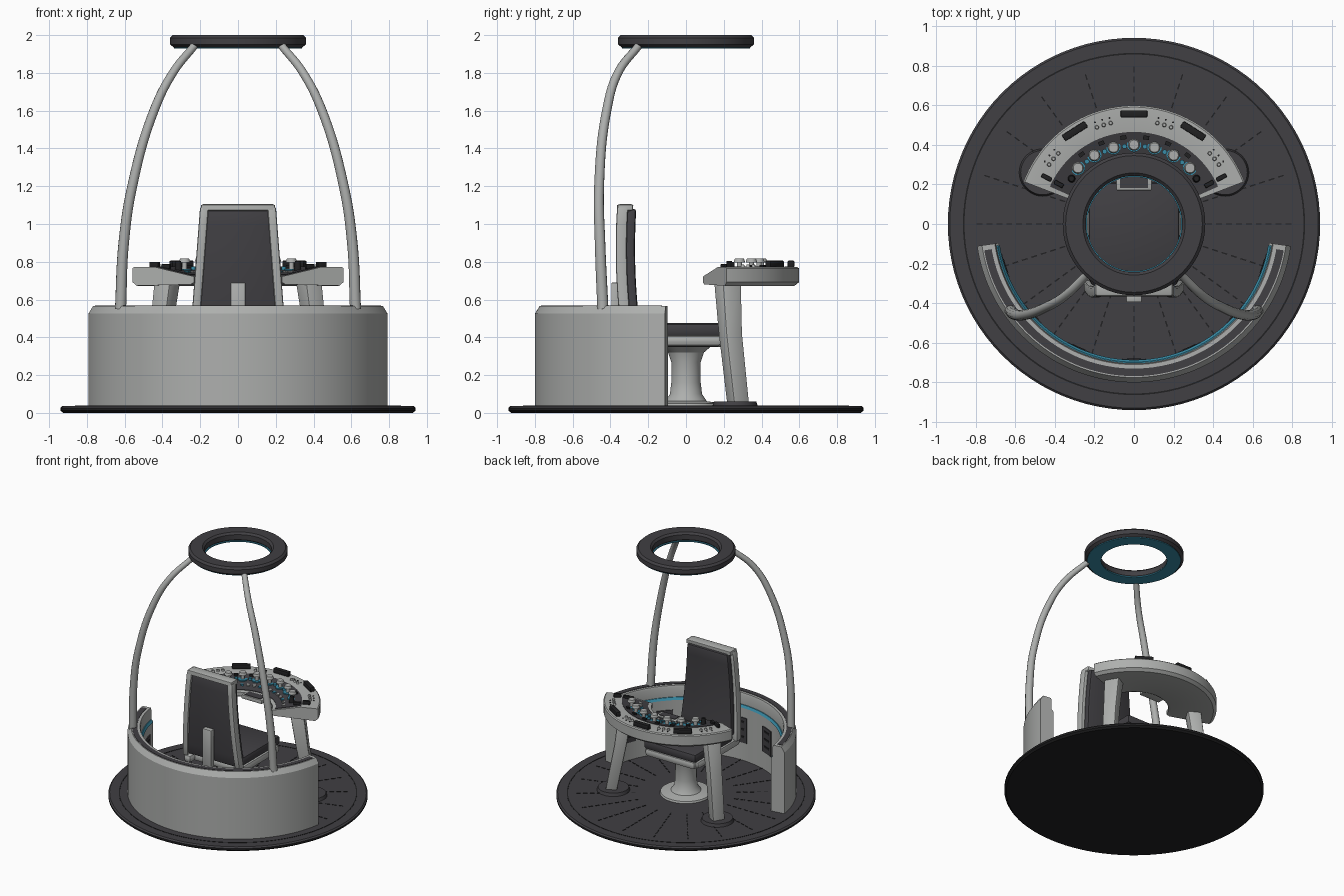
import bpy, bmesh
from math import radians, sin, cos, pi
from mathutils import Matrix, Vector

if "Cube" in bpy.data.objects:
    bpy.data.objects.remove(bpy.data.objects["Cube"])


def material(name, rgb):
    m = bpy.data.materials.new(name)
    m.use_nodes = True
    m.diffuse_color = (*rgb, 1)
    m.node_tree.nodes["Principled BSDF"].inputs["Base Color"].default_value = (*rgb, 1)
    return m


LIGHT = material("light_grey", (0.42, 0.43, 0.42))
DARK = material("charcoal", (0.052, 0.05, 0.056))
BLACK = material("near_black", (0.015, 0.015, 0.016))
TEAL = material("teal_light", (0.04, 0.26, 0.38))


def finish(name, bm, *mats, rule=None):
    bmesh.ops.remove_doubles(bm, verts=bm.verts, dist=1e-5)
    bmesh.ops.recalc_face_normals(bm, faces=bm.faces)
    if rule:
        for f in bm.faces:
            f.material_index = rule(f)
    me = bpy.data.meshes.new(name)
    bm.to_mesh(me)
    bm.free()
    for m in mats:
        me.materials.append(m)
    ob = bpy.data.objects.new(name, me)
    bpy.context.collection.objects.link(ob)
    return ob


def sweep(name, prof, *mats, a0=0, a1=360, seg=96, rule=None):
    """Turn a closed (radius, z) outline about the z axis."""
    bm = bmesh.new()
    full = a1 - a0 == 360
    rings = []
    for i in range(seg if full else seg + 1):
        a = radians(a0 + (a1 - a0) * i / seg)
        rings.append([bm.verts.new((r * cos(a), r * sin(a), z)) for r, z in prof])
    for i in range(seg):
        p, q = rings[i], rings[(i + 1) % len(rings)]
        for k in range(len(prof)):
            j = (k + 1) % len(prof)
            if prof[k][0] or prof[j][0]:
                bm.faces.new((p[k], p[j], q[j], q[k]))
    if not full:
        bm.faces.new(rings[0])
        bm.faces.new(rings[-1])
    bmesh.ops.dissolve_degenerate(bm, dist=1e-6, edges=bm.edges)
    return finish(name, bm, *mats, rule=rule)


def loft(name, rings, mat, bevel=0):
    bm = bmesh.new()
    rs = [[bm.verts.new(p) for p in ring] for ring in rings]
    for p, q in zip(rs, rs[1:]):
        for k in range(len(p)):
            j = (k + 1) % len(p)
            bm.faces.new((p[k], p[j], q[j], q[k]))
    bm.faces.new(rs[0])
    bm.faces.new(rs[-1])
    if bevel:
        bmesh.ops.recalc_face_normals(bm, faces=bm.faces)
        sharp = [e for e in bm.edges if e.calc_face_angle(0) > 0.6]
        bmesh.ops.bevel(bm, geom=sharp, offset=bevel, segments=2, affect='EDGES', profile=0.5)
    return finish(name, bm, mat)


def rect(c, w, d, rot=0):
    m = Matrix.Rotation(rot, 3, 'Z')
    return [Vector(c) + m @ Vector((x * w / 2, y * d / 2, 0))
            for x, y in ((-1, -1), (1, -1), (1, 1), (-1, 1))]


def box(name, c, size, mat, rot=0, bevel=0):
    x, y, z = c
    w, d, h = size
    return loft(name, [rect((x, y, z - h / 2), w, d, rot), rect((x, y, z + h / 2), w, d, rot)], mat, bevel)


def disc(name, c, r, h, mat, r2=None, seg=20):
    bm = bmesh.new()
    bmesh.ops.create_cone(bm, cap_ends=True, segments=seg, radius1=r, radius2=r2 or r, depth=h,
                          matrix=Matrix.Translation((c[0], c[1], c[2] + h / 2)))
    return finish(name, bm, mat)


def polar(r, deg, z):
    return (r * cos(radians(deg)), r * sin(radians(deg)), z)


# Round floor platform, edge groove and radial dashes
sweep("platform", [(0, 0), (0.925, 0), (0.94, 0.012), (0.94, 0.026), (0.93, 0.036), (0, 0.036)],
      BLACK, DARK, rule=lambda f: int(f.normal.z > 0.5))
sweep("platform_groove", [(0.856, 0.035), (0.864, 0.035), (0.864, 0.038), (0.856, 0.038)], BLACK)
bm = bmesh.new()
for i in range(20):
    for k in range(9):
        bmesh.ops.create_cube(bm, size=1, matrix=Matrix.Rotation(i * pi / 10, 4, 'Z')
                              @ Matrix.Translation((0.38 + 0.05 * k, 0, 0.037))
                              @ Matrix.Diagonal((0.03, 0.007, 0.004, 1)))
finish("floor_dashes", bm, BLACK)

# Curved wall with dark top channel, light strip and inner panels
A0, A1 = 188, 352
sweep("curved_wall", [(0.69, 0.036), (0.69, 0.46), (0.705, 0.475), (0.705, 0.55), (0.71, 0.565),
                      (0.775, 0.565), (0.80, 0.525), (0.80, 0.036)], LIGHT, a0=A0, a1=A1)
sweep("wall_top_channel", [(0.73, 0.56), (0.768, 0.56), (0.768, 0.568), (0.73, 0.568)],
      DARK, a0=A0 + 2, a1=A1 - 2)
sweep("wall_light_strip", [(0.686, 0.458), (0.692, 0.458), (0.703, 0.476), (0.697, 0.476)],
      TEAL, a0=A0 + 1, a1=A1 - 1)
for k in range(-3, 4):
    a = 270 + 24 * k
    sweep("wall_panel", [(0.683, 0.18), (0.692, 0.18), (0.692, 0.38), (0.683, 0.38)],
          DARK, a0=a - 5, a1=a + 5, seg=8)
    for z in (0.22, 0.28, 0.34):
        sweep("panel_slot", [(0.68, z), (0.684, z), (0.684, z + 0.015), (0.68, z + 0.015)],
              BLACK, a0=a - 3, a1=a + 3, seg=4)

# Overhead lamp ring
sweep("lamp_ring", [(0.243, 1.945), (0.25, 1.935), (0.34, 1.935), (0.36, 1.95), (0.36, 1.985),
                    (0.345, 2.0), (0.258, 2.0), (0.243, 1.985)], DARK)
sweep("lamp_glow", [(0.238, 1.93), (0.338, 1.93), (0.338, 1.938), (0.238, 1.938)], TEAL)

# Pair of arched poles holding the ring
for s in (-1, 1):
    cu = bpy.data.curves.new("arched_pole", 'CURVE')
    cu.dimensions, cu.bevel_depth, cu.bevel_resolution = '3D', 0.03, 4
    cu.use_fill_caps, cu.resolution_u = True, 10
    path = [(0.622, -0.44, 0.55), (0.605, -0.455, 0.9), (0.56, -0.46, 1.2),
            (0.445, -0.42, 1.6), (0.345, -0.36, 1.8), (0.23, -0.25, 1.945)]
    sp = cu.splines.new('BEZIER')
    sp.bezier_points.add(len(path) - 1)
    for i, (b, (x, y, z)) in enumerate(zip(sp.bezier_points, path)):
        b.co, b.radius = (s * x, y, z), 1 - 0.06 * i
        b.handle_left_type = b.handle_right_type = 'AUTO'
    cu.materials.append(LIGHT)
    bpy.context.collection.objects.link(bpy.data.objects.new("arched_pole", cu))

# Chair pedestal and seat
sweep("chair_pedestal", [(0, 0.036), (0.19, 0.036), (0.185, 0.05), (0.11, 0.062), (0.085, 0.1),
                         (0.078, 0.16), (0.078, 0.27), (0.095, 0.32), (0.13, 0.35), (0, 0.35)], LIGHT, seg=40)
box("seat_pan", (0, -0.04, 0.38), (0.44, 0.5, 0.06), LIGHT, bevel=0.02)
box("seat_cushion", (0, -0.03, 0.44), (0.46, 0.48, 0.07), DARK, bevel=0.02)
for s in (-1, 1):
    box("seat_rail", (s * 0.21, -0.08, 0.382), (0.065, 0.54, 0.062), LIGHT, bevel=0.025)
box("back_support", (0, -0.375, 0.53), (0.08, 0.04, 0.32), LIGHT, bevel=0.006)


# Chair back: gently curved, tapering slabs
def back_slab(name, inner, outer, y0, y1, z0, z1, mat, side=0, bevel=0.006):
    rings = []
    for i in range(9):
        z = z0 + (z1 - z0) * i / 8
        w = 0.25 - 0.05 * (z - 0.45) / 0.65
        c = -0.372 + 0.15 * (z - 0.87) ** 2
        a, b = (side * (w - inner), side * (w - outer)) if side else (outer - w, w - outer)
        rings.append([(a, c + y0, z), (b, c + y0, z), (b, c + y1, z), (a, c + y1, z)])
    loft(name, rings, mat, bevel)


for s in (-1, 1):
    back_slab("back_frame_side", 0.045, 0, 0, 0.058, 0.4, 1.09, LIGHT, side=s, bevel=0.01)
back_slab("back_frame_top", 0, 0.004, 0, 0.085, 1.07, 1.105, LIGHT, bevel=0.012)
back_slab("back_rear_panel", 0, 0.042, 0.014, 0.05, 0.42, 1.08, DARK)
back_slab("back_cushion", 0, 0.022, 0.052, 0.102, 0.45, 1.08, DARK, bevel=0.015)

# Curved console with sloped inlay
sweep("console_body", [(0.25, 0.69), (0.27, 0.68), (0.575, 0.673), (0.598, 0.692), (0.598, 0.765),
                       (0.59, 0.772), (0.47, 0.772), (0.25, 0.722)], LIGHT, a0=21, a1=159, seg=64)
sweep("console_inlay", [(0.275, 0.724), (0.465, 0.767), (0.465, 0.775), (0.275, 0.732)],
      DARK, a0=24, a1=156, seg=60)
box("centre_display_frame", (0, 0.215, 0.715), (0.18, 0.09, 0.03), LIGHT, bevel=0.005)
box("centre_display", (0, 0.212, 0.731), (0.14, 0.06, 0.006), DARK)

# Console controls
for a in range(45, 136, 15):
    disc("knob_glow", polar(0.4, a, 0.755), 0.036, 0.008, TEAL)
    disc("knob_stem", polar(0.4, a, 0.755), 0.014, 0.045, LIGHT)
    disc("knob_cap", polar(0.4, a, 0.797), 0.03, 0.02, LIGHT, 0.024)
for a in range(52, 136, 15):
    disc("glow_button", polar(0.395, a, 0.755), 0.012, 0.02, TEAL)
    box("dark_key", polar(0.44, a, 0.775), (0.03, 0.02, 0.016), BLACK, radians(a + 90))
for a in range(32, 150, 8):
    box("small_key", polar(0.33, a, 0.744), (0.022, 0.022, 0.014), LIGHT if a % 3 else TEAL, radians(a))
for a in (57.5, 90, 122.5):
    box("band_screen", polar(0.556, a, 0.788), (0.135, 0.036, 0.036), BLACK, radians(a - 90), 0.006)
for c in (39, 73, 107, 141):
    for d in (-4, 0, 4):
        disc("band_knob", polar(0.523, c + d, 0.77), 0.011, 0.016, LIGHT, 0.008, 12)
        disc("band_dot", polar(0.55, c + d, 0.77), 0.005, 0.006, BLACK, seg=10)
for s in (-1, 1):
    a = 90 - s * 62
    disc("joystick", polar(0.39, 90 - s * 54, 0.75), 0.02, 0.055, BLACK, 0.014)
    box("end_lever", polar(0.5, a, 0.785), (0.055, 0.022, 0.03), BLACK, radians(a), 0.004)
    box("end_switch", polar(0.43, a, 0.775), (0.05, 0.022, 0.024), BLACK, radians(a), 0.004)

# Console legs on round feet
for s in (-1, 1):
    disc("leg_foot", (s * 0.46, 0.26, 0.036), 0.12, 0.024, DARK, 0.112, 40)
    r = s * radians(30)
    loft("console_leg", [rect((s * 0.465, 0.275, 0.055), 0.085, 0.095, r),
                         rect((s * 0.41, 0.235, 0.42), 0.09, 0.1, r),
                         rect((s * 0.375, 0.22, 0.69), 0.1, 0.115, r)], LIGHT, 0.012)

# Smooth shading with sharp edges kept
bpy.ops.object.select_all(action='DESELECT')
for ob in bpy.context.scene.objects:
    if ob.type == 'MESH':
        ob.select_set(True)
        bpy.context.view_layer.objects.active = ob
bpy.ops.object.shade_smooth_by_angle(angle=radians(30))
